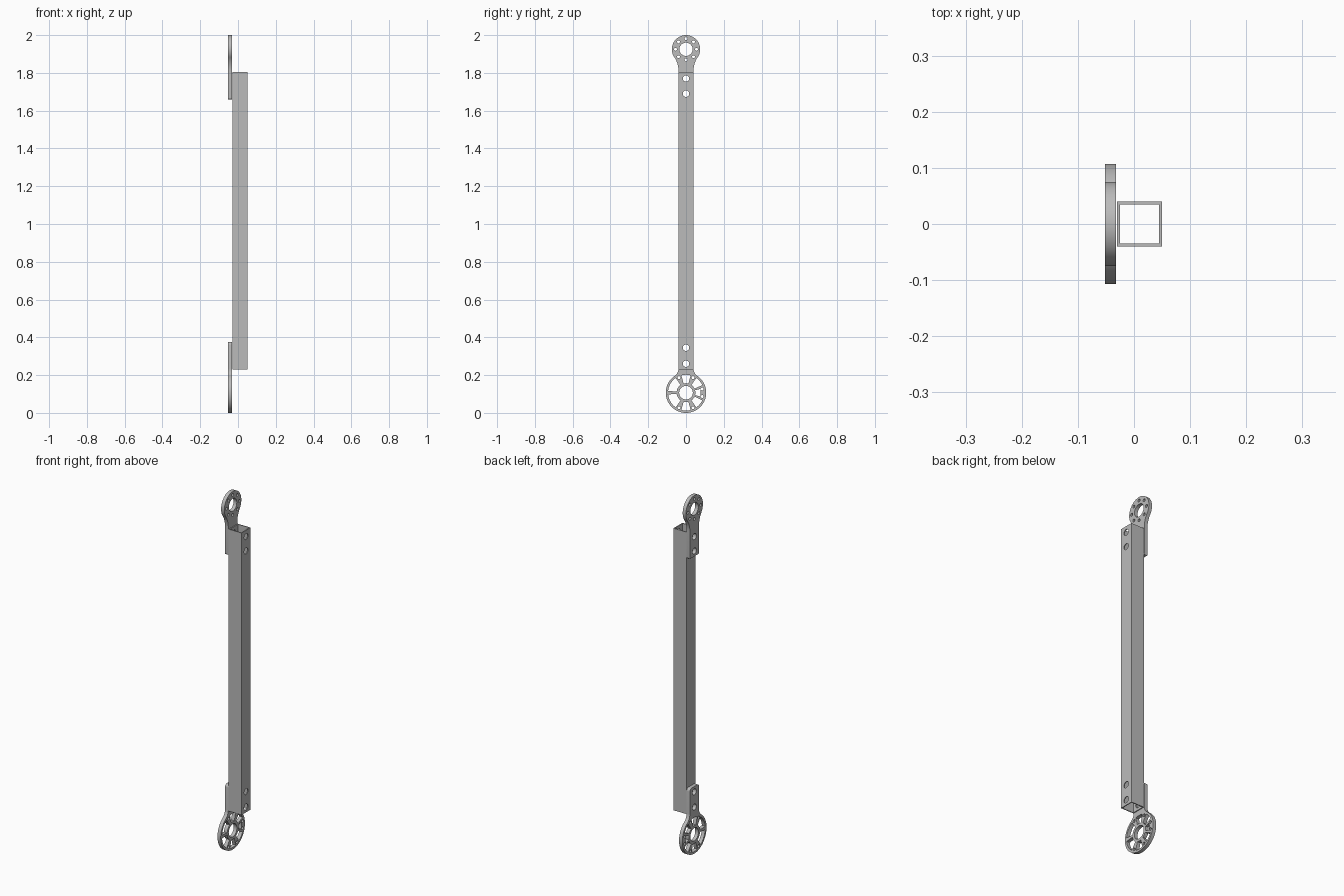
import bpy
from math import sin, cos, pi, radians, sqrt, atan2
from mathutils import Matrix

if "Cube" in bpy.data.objects:
    bpy.data.objects.remove(bpy.data.objects["Cube"])

metal = bpy.data.materials.new("grey metal")
metal.use_nodes = True
grey = (0.5, 0.5, 0.5, 1)
metal.diffuse_color = grey
metal.node_tree.nodes["Principled BSDF"].inputs["Base Color"].default_value = grey

HALF = 0.04                       # half width of tube and straps
BOLTS = [0.26, 0.345, 1.69, 1.77]  # bolt hole heights
BOLT_R = 0.017


def arc(cy, cz, r, a0, a1, n):
    return [(cy + r * cos(a0 + (a1 - a0) * i / n), cz + r * sin(a0 + (a1 - a0) * i / n))
            for i in range(n + 1)]


def circle(cy, cz, r, n=24):
    return arc(cy, cz, r, 0, 2 * pi, n)[:-1]


def window(cz, r0, r1, a0, a1):
    """Ring-sector opening, angles in degrees."""
    a0, a1 = radians(a0), radians(a1)
    return arc(0, cz, r1, a0, a1, 10) + arc(0, cz, r0, a1, a0, 6)


def finish(obj):
    bpy.ops.object.select_all(action='DESELECT')
    obj.select_set(True)
    bpy.context.view_layer.objects.active = obj
    bpy.ops.object.convert(target='MESH')
    bpy.ops.object.shade_smooth_by_angle(angle=radians(30))
    return bpy.context.view_layer.objects.active


def extrude(name, loops, thickness, matrix):
    """Filled outline (first loop) with holes (other loops)."""
    curve = bpy.data.curves.new(name, 'CURVE')
    curve.dimensions = '2D'
    curve.fill_mode = 'BOTH'
    curve.extrude = thickness / 2
    for loop in loops:
        spline = curve.splines.new('POLY')
        spline.points.add(len(loop) - 1)
        for p, (u, v) in zip(spline.points, loop):
            p.co = (u, v, 0, 1)
        spline.use_cyclic_u = True
    curve.materials.append(metal)
    obj = bpy.data.objects.new(name, curve)
    bpy.context.collection.objects.link(obj)
    obj.matrix_world = matrix
    return finish(obj)


def side_matrix(x):
    """Outline u -> y, v -> z, thickness -> x."""
    return Matrix(((0, 0, 1, x), (1, 0, 0, 0), (0, 1, 0, 0), (0, 0, 0, 1)))


def outline(cz, r, fillet, end, up, corner):
    """Disc blended by fillets into a strap that ends at height end."""
    h = sqrt((r + fillet) ** 2 - (HALF + fillet) ** 2)
    t = atan2(h, HALF + fillet)
    length = abs(end - cz)
    half = arc(0, 0, r, -pi / 2, t, 40)
    half += arc(HALF + fillet, h, fillet, t + pi, pi, 10)
    half += arc(HALF - corner, length - corner, corner, 0, pi / 2, 6)
    full = half + [(-y, z) for y, z in reversed(half[1:])]
    return [(y, cz + up * z) for y, z in full]


# upper bracket: ring of eight small holes round a bore
top_z = 1.925
loops = [outline(top_z, 0.075, 0.12, 1.66, -1, 0.004), circle(0, top_z, 0.035, 40)]
loops += [circle(0.056 * cos(k * pi / 4), top_z + 0.056 * sin(k * pi / 4), 0.008, 16)
          for k in range(8)]
loops += [circle(0, z, BOLT_R) for z in BOLTS[2:]]
extrude("upper_bracket", loops, 0.02, side_matrix(-0.042))

# lower bracket: spoked wheel with a bore, wide windows on one side
low_z = 0.107
loops = [outline(low_z, 0.107, 0.05, 0.375, 1, 0.015), circle(0, low_z, 0.036, 40)]
for a0, a1 in [(75, 105), (125, 174), (186, 235), (255, 285), (25, 55), (305, 335)]:
    loops.append(window(low_z, 0.05, 0.095, a0, a1))
loops.append(window(low_z, 0.05, 0.078, -15, 15))
for a in (65, 115, 245, 295, -13, 13):
    a = radians(a)
    loops.append(circle(0.088 * cos(a), low_z + 0.088 * sin(a), 0.008, 16))
loops += [circle(0, z, BOLT_R) for z in BOLTS[:2]]
extrude("lower_bracket", loops, 0.02, side_matrix(-0.042))

# hollow square tube
def square(s):
    return [(-s, -s), (s, -s), (s, s), (-s, s)]


bottom, top = 0.23, 1.805
tube = extrude("square_tube", [square(HALF), square(HALF - 0.005)], top - bottom,
               Matrix.Translation((0.01, 0, (bottom + top) / 2)))

# bolt holes through both side walls
cutters = []
for z in BOLTS:
    cutter = extrude("bolt_hole_cutter", [circle(0, z, BOLT_R)], 0.2, side_matrix(0.01))
    cutter.hide_render = True
    mod = tube.modifiers.new("bolt_hole", 'BOOLEAN')
    mod.operation = 'DIFFERENCE'
    mod.solver = 'EXACT'
    mod.use_self = True
    mod.object = cutter
    cutters.append(cutter)
# weld the extruded caps so the cuts are clean
for obj in [tube] + cutters:
    bpy.ops.object.select_all(action='DESELECT')
    obj.select_set(True)
    bpy.context.view_layer.objects.active = obj
    bpy.ops.object.mode_set(mode='EDIT')
    bpy.ops.mesh.select_all(action='SELECT')
    bpy.ops.mesh.remove_doubles(threshold=0.0001)
    bpy.ops.mesh.normals_make_consistent(inside=False)
    bpy.ops.object.mode_set(mode='OBJECT')
finish(tube)
for cutter in cutters:
    bpy.data.objects.remove(cutter)
